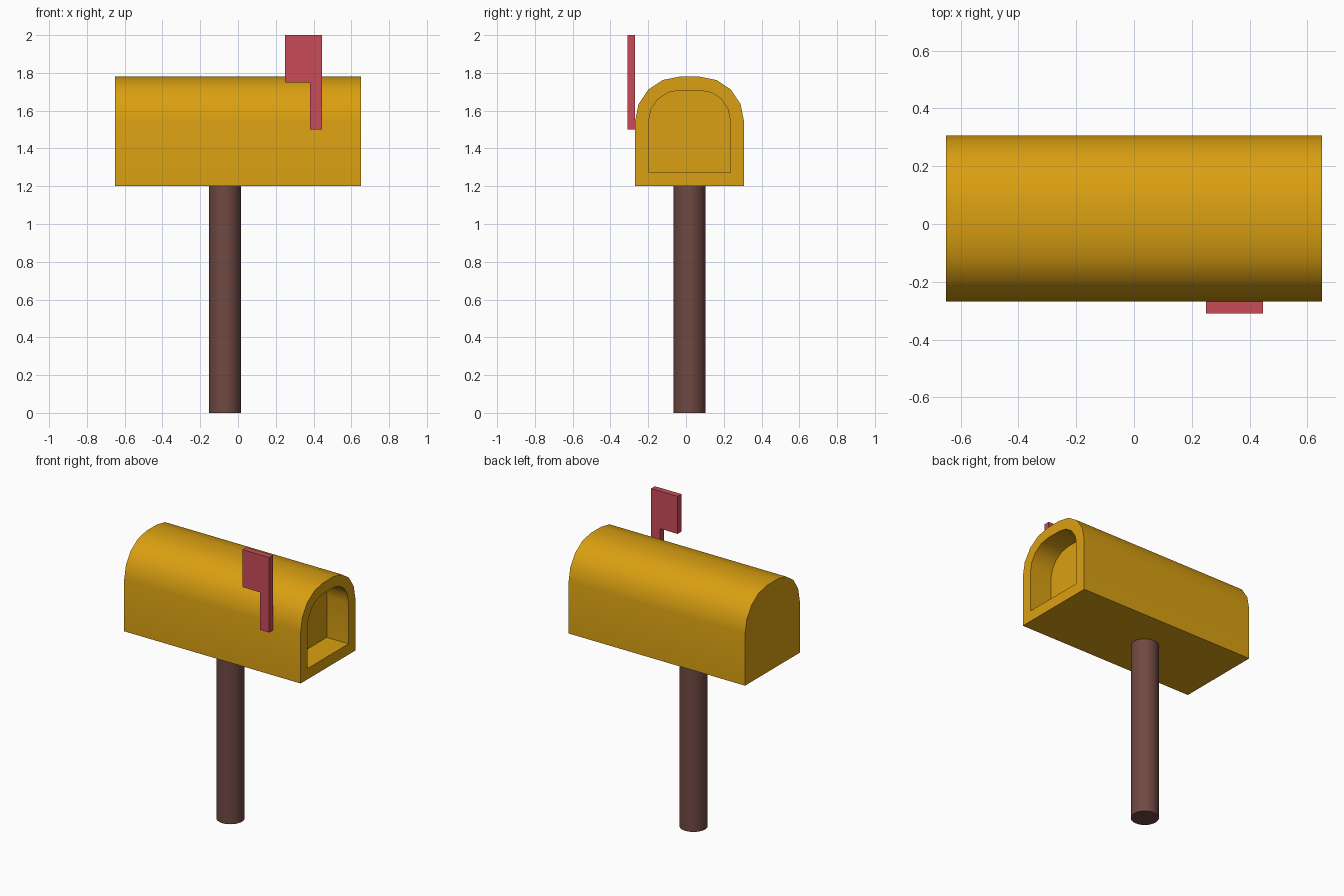
import bpy, bmesh, math

if "Cube" in bpy.data.objects:
    bpy.data.objects.remove(bpy.data.objects["Cube"])

CY = 0.019          # centre line of box and post in y


def finish(bm, name, color, smooth=True):
    bmesh.ops.recalc_face_normals(bm, faces=bm.faces)
    mesh = bpy.data.meshes.new(name)
    bm.to_mesh(mesh)
    bm.free()
    ob = bpy.data.objects.new(name, mesh)
    bpy.context.collection.objects.link(ob)
    mat = bpy.data.materials.new(name + "_paint")
    mat.diffuse_color = (*color, 1)
    mat.use_nodes = True
    mat.node_tree.nodes["Principled BSDF"].inputs["Base Color"].default_value = mat.diffuse_color
    mesh.materials.append(mat)
    if smooth:
        bpy.ops.object.select_all(action='DESELECT')
        ob.select_set(True)
        bpy.context.view_layer.objects.active = ob
        bpy.ops.object.shade_smooth_by_angle(angle=math.radians(30))
    return ob


def arch(inset):
    """Box section (y, z) with two rounded top corners, shrunk evenly by inset."""
    half, r, bottom = 0.288 - inset, 0.235 - inset, 1.2 + inset
    right = [(0.053 + r * math.cos(math.radians(a * 22.5)),
              1.545 + r * math.sin(math.radians(a * 22.5))) for a in range(5)]
    side = [(half, bottom)] + right
    return [(CY + y, z) for y, z in side] + [(CY - y, z) for y, z in reversed(side)]


# Mailbox: outer shell, front rim and shallow recess as linked rings
bm = bmesh.new()
rings = [[bm.verts.new((x, y, z)) for y, z in arch(inset)]
         for x, inset in ((-0.65, 0), (0.65, 0), (0.65, 0.072), (0.49, 0.072))]
for a, b in zip(rings, rings[1:]):
    n = len(a)
    for i in range(n):
        j = (i + 1) % n
        bm.faces.new((a[i], a[j], b[j], b[i]))
bm.faces.new(rings[0])
bm.faces.new(rings[-1])
finish(bm, "mailbox", (0.70, 0.35, 0.006))

# Post
bm = bmesh.new()
bmesh.ops.create_cone(bm, cap_ends=True, segments=32, radius1=0.085, radius2=0.085, depth=1.2)
bmesh.ops.translate(bm, verts=bm.verts, vec=(-0.069, CY, 0.6))
finish(bm, "post", (0.16, 0.066, 0.055))

# Signal flag: L-shaped plate on the side of the box
bm = bmesh.new()
outline = [(0.38, 1.5), (0.446, 1.5), (0.446, 2.0), (0.25, 2.0), (0.25, 1.75), (0.38, 1.75)]
plate = bm.faces.new([bm.verts.new((x, -0.309, z)) for x, z in outline])
ext = bmesh.ops.extrude_face_region(bm, geom=[plate], use_keep_orig=True)
bmesh.ops.translate(bm, vec=(0, 0.04, 0),
                    verts=[g for g in ext["geom"] if isinstance(g, bmesh.types.BMVert)])
finish(bm, "flag", (0.58, 0.072, 0.1), smooth=False)
